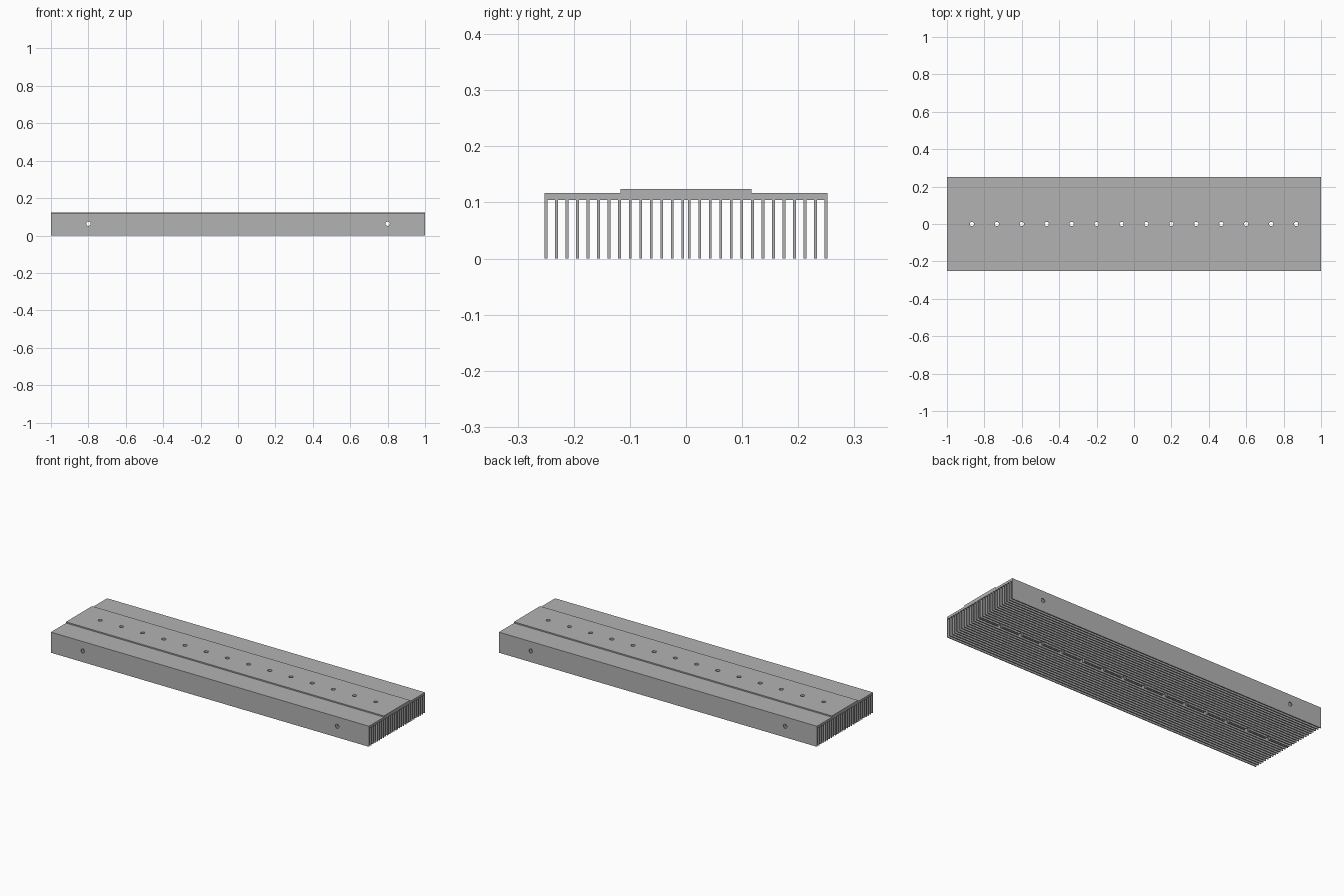
import bpy, bmesh, math
from mathutils import Matrix

cube = bpy.data.objects.get("Cube")
if cube:
    bpy.data.objects.remove(cube, do_unlink=True)

HALF_LENGTH = 1.0
FIN_HEIGHT, EDGE_TOP, PAD_TOP = 0.104, 0.117, 0.124
HALF_WIDTH, PAD_HALF = 0.252, 0.117
FIN, PITCH, FINS_PER_SIDE = 0.005, 0.01875, 14
HOLE_RADIUS = 0.0115

aluminium = bpy.data.materials.new("aluminium grey")
aluminium.use_nodes = True
colour = (0.45, 0.45, 0.45, 1)
aluminium.diffuse_color = colour
aluminium.node_tree.nodes["Principled BSDF"].inputs["Base Color"].default_value = colour


def mesh_object(name, bm):
    bmesh.ops.recalc_face_normals(bm, faces=bm.faces)
    mesh = bpy.data.meshes.new(name)
    bm.to_mesh(mesh)
    bm.free()
    mesh.materials.append(aluminium)
    obj = bpy.data.objects.new(name, mesh)
    bpy.context.collection.objects.link(obj)
    return obj


# Half of the comb-shaped cross-section, from the centre gap to the pad top
half = []
for i in reversed(range(FINS_PER_SIDE)):
    outer = HALF_WIDTH - i * PITCH
    inner = outer - FIN
    half += [(inner, FIN_HEIGHT), (inner, 0), (outer, 0)]
    if i:
        half.append((outer, FIN_HEIGHT))
half += [(HALF_WIDTH, EDGE_TOP), (PAD_HALF, EDGE_TOP), (PAD_HALF, PAD_TOP)]
profile = half + [(-y, z) for y, z in reversed(half)]

# Finned extrusion
bm = bmesh.new()
face = bm.faces.new([bm.verts.new((-HALF_LENGTH, y, z)) for y, z in profile])
ext = bmesh.ops.extrude_face_region(bm, geom=[face])
moved = [v for v in ext["geom"] if isinstance(v, bmesh.types.BMVert)]
bmesh.ops.translate(bm, verts=moved, vec=(2 * HALF_LENGTH, 0, 0))
heat_sink = mesh_object("finned_heat_sink", bm)

# Drill: a row down through the pad, and two holes across all the fins
bm = bmesh.new()


def add_drill(matrix):
    bmesh.ops.create_cone(bm, cap_ends=True, segments=24, radius1=HOLE_RADIUS,
                          radius2=HOLE_RADIUS, depth=1, matrix=matrix)


for i in range(14):
    add_drill(Matrix.Translation(((i - 6.5) * 2 / 15, 0, 0)))
for x in (-0.8, 0.8):
    add_drill(Matrix.Translation((x, 0, 0.063)) @ Matrix.Rotation(math.pi / 2, 4, "X"))
drill = mesh_object("hole_cutter", bm)
drill.hide_render = True

cut = heat_sink.modifiers.new("drilled holes", "BOOLEAN")
cut.operation, cut.solver, cut.object = "DIFFERENCE", "EXACT", drill
bpy.context.view_layer.objects.active = heat_sink
heat_sink.select_set(True)
bpy.ops.object.modifier_apply(modifier=cut.name)
bpy.data.objects.remove(drill, do_unlink=True)
bpy.ops.object.shade_smooth_by_angle(angle=math.radians(30))
